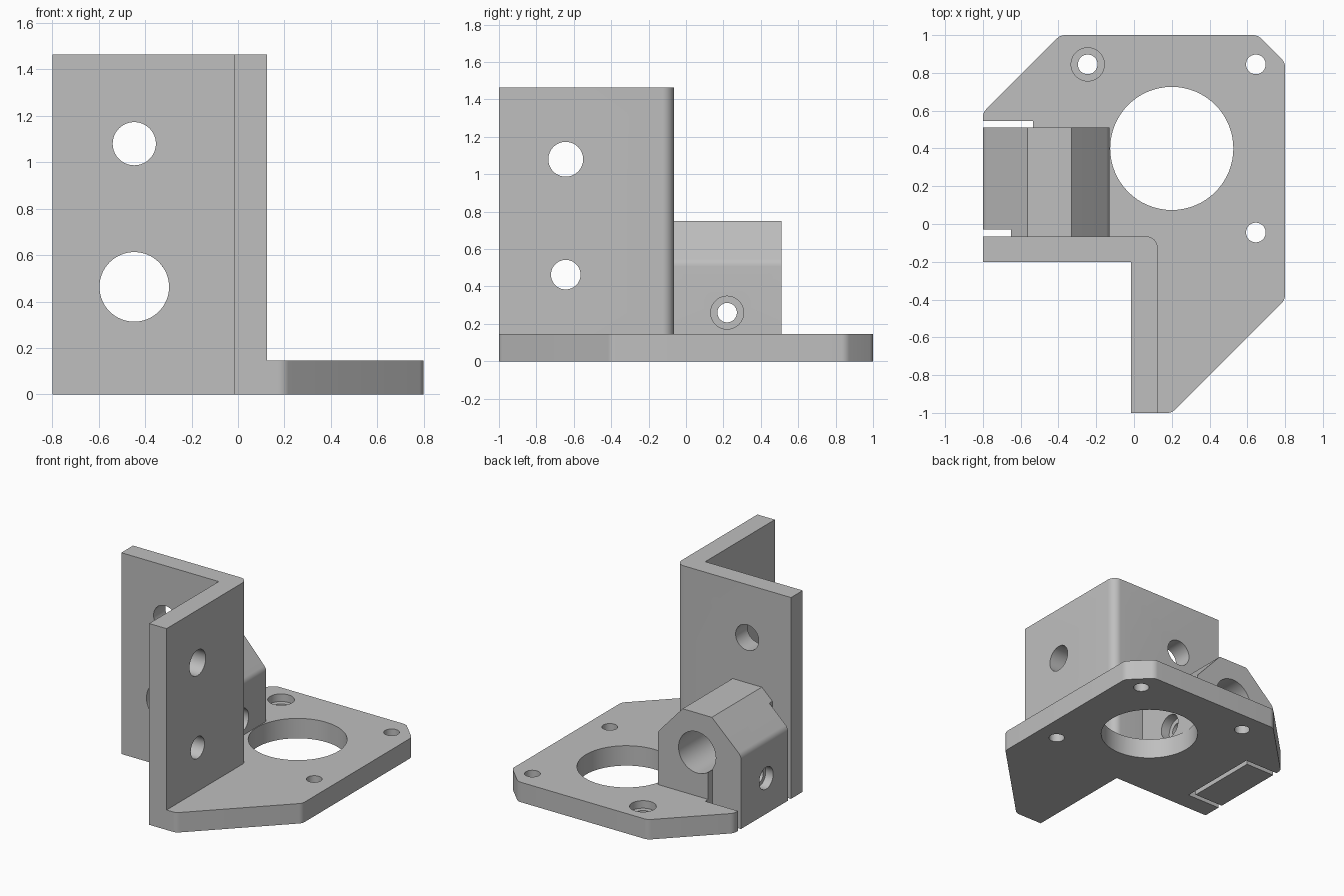
import bpy, bmesh, math
from mathutils import Vector, Matrix

cube = bpy.data.objects.get("Cube")
if cube:
    bpy.data.objects.remove(cube, do_unlink=True)

grey = bpy.data.materials.new("plain grey")
grey.use_nodes = True
colour = (0.52, 0.52, 0.52, 1)
grey.diffuse_color = colour
grey.node_tree.nodes["Principled BSDF"].inputs["Base Color"].default_value = colour


def rounded(points, steps=6):
    """Profile from (u, v, fillet radius) corners."""
    out = []
    for i, (u, v, r) in enumerate(points):
        p = Vector((u, v))
        if r == 0:
            out.append(p)
            continue
        a = (Vector(points[i - 1][:2]) - p).normalized()
        b = (Vector(points[(i + 1) % len(points)][:2]) - p).normalized()
        half = a.angle(b) / 2
        centre = p + (a + b).normalized() * (r / math.sin(half))
        start = p + a * (r / math.tan(half)) - centre
        end = p + b * (r / math.tan(half)) - centre
        for k in range(steps + 1):
            t = k / steps
            out.append(centre + start.lerp(end, t).normalized() * r)
    return out


def make_object(name, bm):
    bmesh.ops.recalc_face_normals(bm, faces=bm.faces)
    mesh = bpy.data.meshes.new(name)
    bm.to_mesh(mesh)
    bm.free()
    mesh.materials.append(grey)
    obj = bpy.data.objects.new(name, mesh)
    bpy.context.collection.objects.link(obj)
    return obj


def prism(name, points, low, high, axis="z"):
    """Extrude a profile along z (profile in xy) or along y (profile in xz)."""
    bm = bmesh.new()
    place = (lambda p, d: (p.x, p.y, d)) if axis == "z" else (lambda p, d: (p.x, d, p.y))
    face = bm.faces.new([bm.verts.new(place(p, low)) for p in rounded(points)])
    moved = bmesh.ops.extrude_face_region(bm, geom=[face])["geom"]
    shift = Vector((0, 0, high - low)) if axis == "z" else Vector((0, high - low, 0))
    bmesh.ops.translate(bm, vec=shift, verts=[v for v in moved if isinstance(v, bmesh.types.BMVert)])
    return make_object(name, bm)


def box(name, x0, x1, y0, y1, z0, z1):
    return prism(name, [(x0, y0, 0), (x1, y0, 0), (x1, y1, 0), (x0, y1, 0)], z0, z1)


def drill(axis, a, b, radius, low, high):
    """Cylinder cutter along an axis; a, b are the other two coordinates in order."""
    turn = {"x": Matrix.Rotation(math.pi / 2, 4, "Y"),
            "y": Matrix.Rotation(math.pi / 2, 4, "X"), "z": Matrix()}[axis]
    mid = (low + high) / 2
    spot = {"x": (mid, a, b), "y": (a, mid, b), "z": (a, b, mid)}[axis]
    bm = bmesh.new()
    bmesh.ops.create_cone(bm, cap_ends=True, segments=64, radius1=radius, radius2=radius,
                          depth=high - low, matrix=Matrix.Translation(spot) @ turn)
    return make_object("hole_cutter", bm)


def combine(target, tool, operation):
    mod = target.modifiers.new("combine", "BOOLEAN")
    mod.operation = operation
    mod.solver = "EXACT"
    mod.object = tool
    bpy.context.view_layer.objects.active = target
    bpy.ops.object.modifier_apply(modifier=mod.name)
    bpy.data.objects.remove(tool, do_unlink=True)


LEFT, WALL_BACK, THICK = -0.8, -0.065, 0.145

# Base plate
bracket = prism("motor_bracket", [
    (LEFT, -0.2, 0), (-0.015, -0.2, 0), (-0.015, -1, 0), (0.2, -1, 0.06),
    (0.8, -0.4, 0.06), (0.8, 0.855, 0.06), (0.655, 1, 0.06), (-0.39, 1, 0.06),
    (LEFT, 0.59, 0.06), (LEFT, 0.3, 0)], 0, THICK)

# Angled upright wall
wall = prism("angle_wall", [
    (LEFT, -0.2, 0), (-0.015, -0.2, 0), (-0.015, -1, 0), (0.125, -1, 0),
    (0.125, WALL_BACK, 0.06), (LEFT, WALL_BACK, 0)], 0, 1.465)
combine(bracket, wall, "UNION")

# Rod clamp block, reaching slightly into the wall
clamp = prism("rod_clamp", [
    (LEFT, 0, 0), (-0.13, 0, 0), (-0.13, 0.53, 0.06), (-0.33, 0.75, 0),
    (-0.565, 0.75, 0), (LEFT, 0.53, 0.06)], -0.1, 0.51, "y")
combine(bracket, clamp, "UNION")

# Slots that free the clamp jaw
SLIT = -0.535
cutters = [
    box("slot_cutter", -1, SLIT, 0.51, 0.545, -0.1, 0.4),
    box("slot_cutter", SLIT - 0.035, SLIT, WALL_BACK, 0.53, -0.1, 0.42),
    box("slot_cutter", -1, SLIT, WALL_BACK, -0.03, -0.1, 0.42),
    box("slot_cutter", -1, -0.65, WALL_BACK, -0.03, -0.2, 1),
]

# Plate holes: motor opening, screws and one counterbore
cutters.append(drill("z", 0.2, 0.4, 0.326, -0.1, 0.2))
for x, y in ((-0.245, 0.845), (0.645, 0.845), (0.645, -0.045)):
    cutters.append(drill("z", x, y, 0.052, -0.1, 0.3))
cutters.append(drill("z", -0.245, 0.845, 0.088, 0.09, 0.3))

# Rod bore and wall holes
cutters += [
    drill("y", -0.447, 0.463, 0.15, -0.4, 0.7),
    drill("y", -0.447, 1.08, 0.093, -0.4, 0.1),
    drill("x", -0.643, 1.08, 0.093, -0.1, 0.3),
    drill("x", -0.643, 0.463, 0.079, -0.1, 0.3),
]

# Clamp screw with a recess at each end
cutters += [
    drill("x", 0.22, 0.26, 0.052, -1, 0),
    drill("x", 0.22, 0.26, 0.088, -0.2, 0),
    drill("x", 0.22, 0.26, 0.08, -1, -0.74),
]
for cutter in cutters:
    combine(bracket, cutter, "DIFFERENCE")

# Smooth fillets and bores, sharp edges elsewhere
bpy.ops.object.select_all(action="DESELECT")
bracket.select_set(True)
bpy.context.view_layer.objects.active = bracket
bpy.ops.object.shade_smooth_by_angle(angle=math.radians(20))
